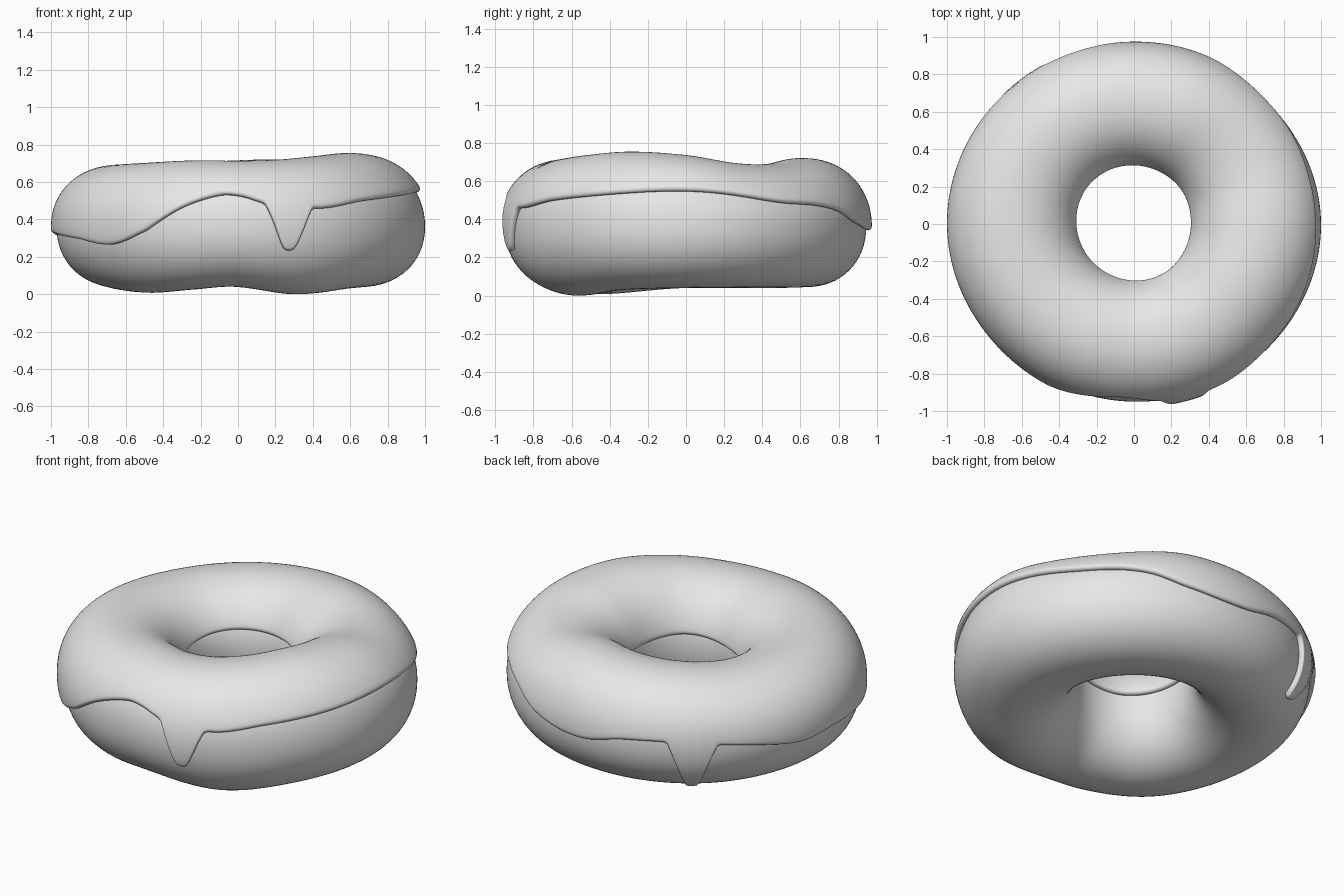
import bpy, bmesh, math

if "Cube" in bpy.data.objects:
    bpy.data.objects.remove(bpy.data.objects["Cube"])

N = 360          # columns around the ring
MID = 0.36       # height of the widest line
INNER = 0.322    # hole radius of the dough
T = 0.03         # icing thickness
P = 0.95         # slightly squared cross-section

# values around the ring: (angle in degrees, value)
TOP = [(0, .737), (23, .695), (42, .69), (68, .72), (90, .716), (120, .70), (150, .685),
       (180, .69), (215, .70), (250, .716), (270, .713), (290, .72), (310, .738), (334, .755)]
BOTTOM = [(0, .04), (45, .04), (90, .045), (135, .04), (180, .04), (222, .008),
          (248, .025), (268, .04), (298, .0), (330, .03)]
OUTER = [(0, 1.0), (45, .965), (90, .945), (135, .955), (180, .97), (225, .95),
         (270, .95), (315, .975)]
EDGE = [(0, .54), (12, .525), (31, .48), (46, .465), (56, .44), (68, .38), (88, .345),
        (105, .39), (125, .395), (149, .355), (165, .315), (180, .33), (208, .30),
        (225, .27), (238, .335), (252, .46), (264, .52), (271, .515), (280, .475),
        (297, .455), (314, .495), (345, .535)]
EDGE_IN = [(0, .44), (124, .47), (235, .41), (305, .45)]
# drips: centre angle, tip height, half width at tip, half width at shoulder
DRIPS = [(286.5, .25, 2.0, 8.0), (127, .115, 2.2, 8.5)]


def ring(table, a):
    """Smooth periodic interpolation of a table."""
    n = len(table)
    a %= 360
    def key(i):
        x, v = table[i % n]
        return x + 360 * (i // n), v
    i = max(k for k in range(n) if table[k][0] <= a)
    (x0, v0), (x1, v1), (x2, v2), (x3, v3) = [key(i + k) for k in (-1, 0, 1, 2)]
    h = x2 - x1
    m1, m2 = (v2 - v0) / (x2 - x0) * h, (v3 - v1) / (x3 - x1) * h
    t = (a - x1) / h
    return ((2*t**3 - 3*t**2 + 1) * v1 + (t**3 - 2*t**2 + t) * m1
            + (3*t**2 - 2*t**3) * v2 + (t**3 - t**2) * m2)


def spow(v, p):
    return math.copysign(abs(v) ** p, v)


def surface(a, phi, off=0.0):
    """Point on the dough at ring angle a and section angle phi, pushed out by off."""
    ro = ring(OUTER, a)
    c, w = (ro + INNER) / 2, (ro - INNER) / 2
    s = math.sin(phi)
    h = ring(TOP, a) - T - MID if s > 0 else MID - ring(BOTTOM, a)
    r = c + w * spow(math.cos(phi), P) + off * math.cos(phi)
    z = MID + h * spow(s, P) + off * s
    t = math.radians(a)
    return r * math.cos(t), r * math.sin(t), z


def phi_at(a, z):
    """Section angle (outer side) where the dough reaches height z."""
    h = ring(TOP, a) - T - MID if z > MID else MID - ring(BOTTOM, a)
    return math.asin(spow(max(-1, min(1, (z - MID) / h)), 1 / P))


def edge_height(a):
    z = ring(EDGE, a)
    for centre, tip, w0, w1 in DRIPS:
        d = abs((a - centre + 180) % 360 - 180)
        k = max(0, min(1, (w1 - d) / (w1 - w0)))
        k = k ** 1.4 * (1.25 - .25 * k)
        z += (tip - z) * min(1, k)
        if d < w0:
            z += .012 * ((d / w0) ** 2 - 1)
    return z


def make(name, columns, close, mat):
    bm = bmesh.new()
    cols = [[bm.verts.new(p) for p in col] for col in columns]
    rows = len(cols[0])
    for i in range(len(cols)):
        u, v = cols[i], cols[(i + 1) % len(cols)]
        for j in range(rows if close else rows - 1):
            k = (j + 1) % rows
            bm.faces.new((u[j], v[j], v[k], u[k]))
    bmesh.ops.recalc_face_normals(bm, faces=bm.faces)
    for f in bm.faces:
        f.smooth = True
    me = bpy.data.meshes.new(name)
    bm.to_mesh(me)
    bm.free()
    me.materials.append(mat)
    ob = bpy.data.objects.new(name, me)
    bpy.context.collection.objects.link(ob)
    return ob


grey = bpy.data.materials.new("plain grey")
grey.diffuse_color = (0.8, 0.8, 0.8, 1)
grey.use_nodes = True
grey.node_tree.nodes["Principled BSDF"].inputs["Base Color"].default_value = grey.diffuse_color

# dough ring
angles = [360 * i / N for i in range(N)]
make("dough", [[surface(a, 2 * math.pi * j / 64) for j in range(64)]
               for a in angles[::2]], True, grey)

# icing: skin over the top, with rounded lips tucked into the dough
LIP = [(0, -.012), (.6, .0), (1, .35), (.85, .7), (.5, .93)]   # (reach, height) in lip units
icing = []
for a in angles:
    p0 = phi_at(a, edge_height(a) + .02)
    p1 = math.pi - phi_at(a, ring(EDGE_IN, a) + .02)
    reach = .02 / .33
    col = [surface(a, p0 - reach * r, T * h - (.01 if h <= 0 else 0)) for r, h in LIP]
    col += [surface(a, p0 + (p1 - p0) * j / 40, T) for j in range(41)]
    col += [surface(a, p1 + reach * r, T * h - (.01 if h <= 0 else 0)) for r, h in reversed(LIP)]
    icing.append(col)
make("icing", icing, False, grey)
